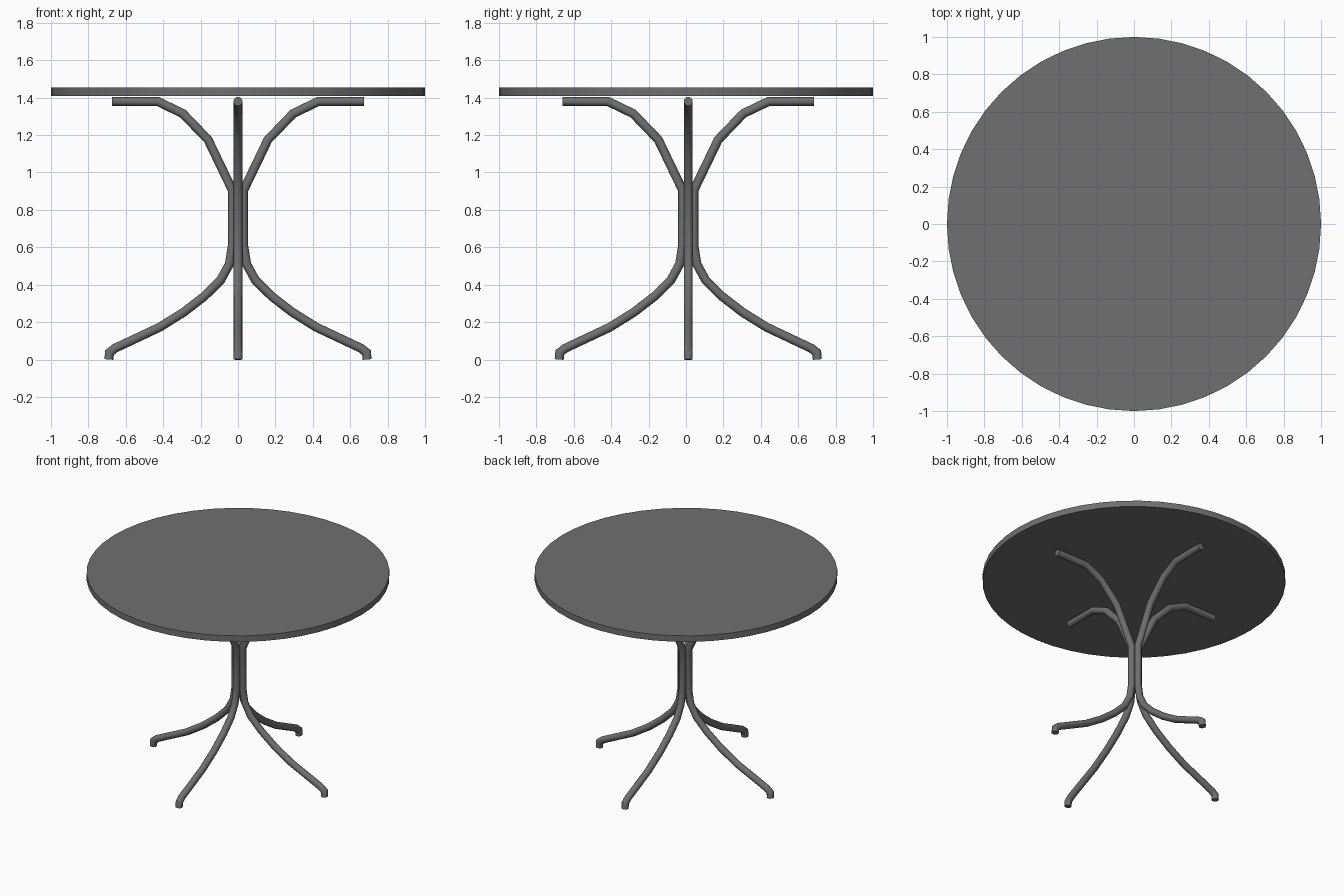
import bpy, bmesh, math
from mathutils import Vector, Matrix

cube = bpy.data.objects.get("Cube")
if cube:
    bpy.data.objects.remove(cube, do_unlink=True)

grey = bpy.data.materials.new("dark grey")
grey.use_nodes = True
colour = (0.16, 0.16, 0.16, 1)
grey.diffuse_color = colour
grey.node_tree.nodes["Principled BSDF"].inputs["Base Color"].default_value = colour


def add_object(name, bm):
    """Turn a bmesh into a smooth-shaded object with sharp rims."""
    bmesh.ops.recalc_face_normals(bm, faces=bm.faces)
    mesh = bpy.data.meshes.new(name)
    bm.to_mesh(mesh)
    bm.free()
    mesh.materials.append(grey)
    mesh.polygons.foreach_set("use_smooth", [True] * len(mesh.polygons))
    mesh.set_sharp_from_angle(angle=math.radians(40))
    obj = bpy.data.objects.new(name, mesh)
    bpy.context.collection.objects.link(obj)
    return obj


def bent_tube(path, radius, sides=12):
    """Sweep a circle along a path in the xz plane with mitred bends."""
    bm = bmesh.new()
    points = [Vector((x, 0, z)) for x, z in path]
    side = Vector((0, 1, 0))
    rings = []
    for i, p in enumerate(points):
        before = (p - points[i - 1]).normalized() if i else None
        after = (points[i + 1] - p).normalized() if i < len(points) - 1 else None
        before, after = before or after, after or before
        tangent = (before + after).normalized()
        across = side.cross(tangent) / tangent.dot(after)
        ring = []
        for k in range(sides):
            a = 2 * math.pi * k / sides
            ring.append(bm.verts.new(p + radius * (math.cos(a) * across + math.sin(a) * side)))
        rings.append(ring)
    for low, high in zip(rings, rings[1:]):
        for k in range(sides):
            n = (k + 1) % sides
            bm.faces.new((low[k], low[n], high[n], high[k]))
    bm.faces.new(rings[0])
    bm.faces.new(rings[-1])
    return bm


# Round table top
bm = bmesh.new()
bmesh.ops.create_cone(bm, cap_ends=True, segments=48, radius1=1, radius2=1, depth=0.044,
                      matrix=Matrix.Translation((0, 0, 1.432)))
add_object("table_top", bm)

# Four bent tubes: foot, splayed leg, central column, upper support arm
leg_path = [(0.69, 0), (0.687, 0.037), (0.658, 0.06), (0.42, 0.172), (0.29, 0.253),
            (0.18, 0.338), (0.093, 0.424), (0.046, 0.51), (0.03, 0.61), (0.03, 0.905),
            (0.16, 1.175), (0.295, 1.315), (0.43, 1.38), (0.673, 1.38)]
for turn, name in enumerate(("left_leg", "back_leg", "right_leg", "front_leg")):
    leg = add_object(name, bent_tube(leg_path, 0.024))
    leg.rotation_euler.z = turn * math.pi / 2
    leg.location.y = 0.012
